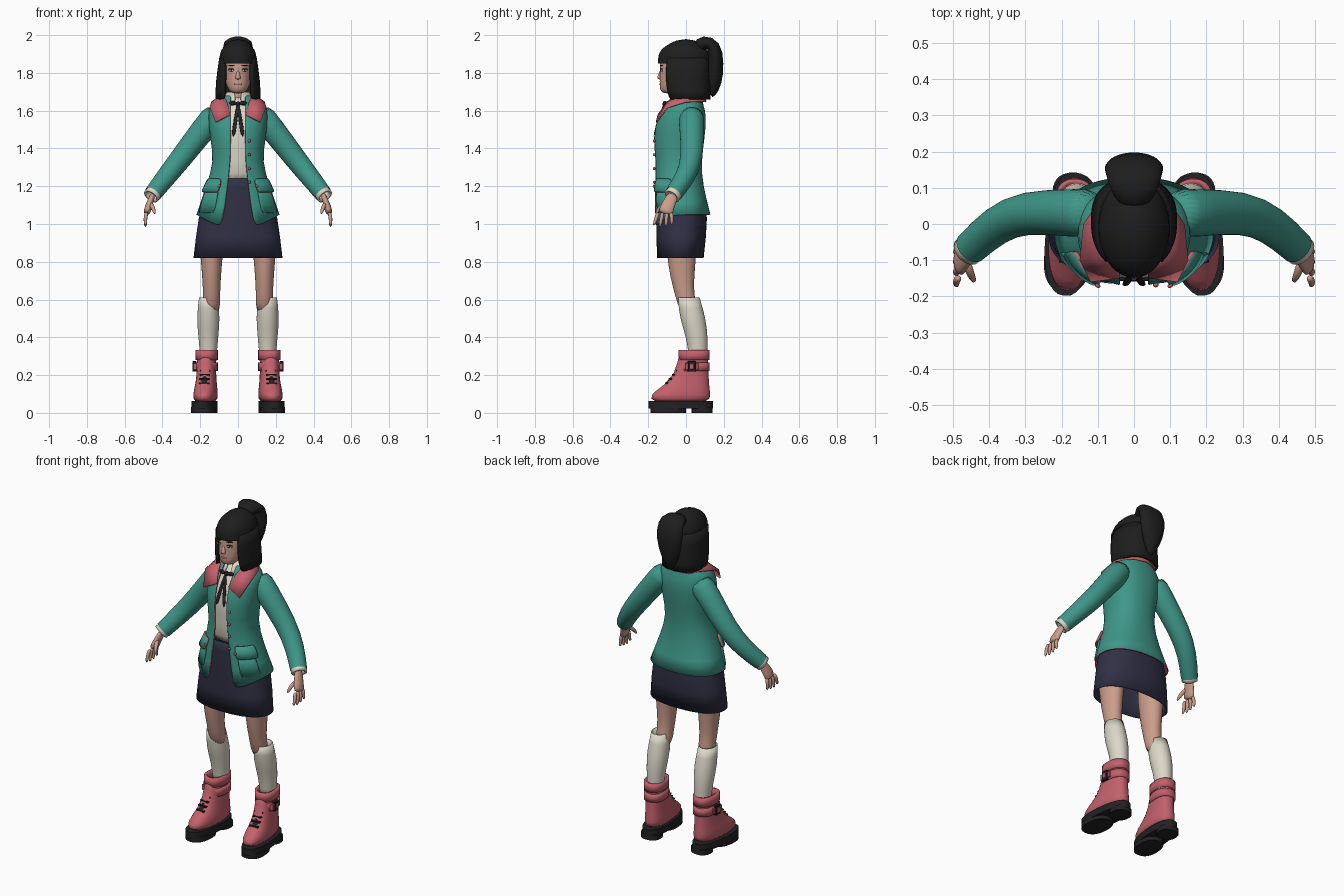
import bpy, bmesh, math
from mathutils import Vector, Matrix

cube = bpy.data.objects.get("Cube")
if cube:
    bpy.data.objects.remove(cube, do_unlink=True)


def material(name, *rgb):
    mat = bpy.data.materials.new(name)
    mat.use_nodes = True
    mat.diffuse_color = (*rgb, 1)
    mat.node_tree.nodes["Principled BSDF"].inputs["Base Color"].default_value = (*rgb, 1)
    return mat


TEAL = material("teal cloth", .05, .31, .25)
PINK = material("rose pink", .55, .12, .15)
NAVY = material("navy cloth", .03, .03, .06)
CREAM = material("cream cloth", .72, .68, .58)
SKIN = material("skin", .6, .34, .26)
HAIR = material("black hair", .013, .013, .013)
BLACK = material("black rubber", .016, .016, .018)
LIP = material("lip red", .42, .14, .12)
X, Y, Z = Matrix.Identity(3)
hard_parts = []


def finish(name, bm, mats, subd=0, thick=0, mirror=False, hard=False):
    mesh = bpy.data.meshes.new(name)
    bm.to_mesh(mesh)
    bm.free()
    for mat in mats:
        mesh.materials.append(mat)
    mesh.shade_smooth()
    ob = bpy.data.objects.new(name, mesh)
    bpy.context.collection.objects.link(ob)
    if mirror:
        ob.modifiers.new("mirror", "MIRROR")
    if subd:
        rounding = ob.modifiers.new("rounding", "SUBSURF")
        rounding.levels = rounding.render_levels = subd
    if thick:
        shell = ob.modifiers.new("shell", "SOLIDIFY")
        shell.thickness, shell.offset = thick, -1
        # A second material becomes the lining
        shell.material_offset = shell.material_offset_rim = len(mats) - 1
    if hard:
        hard_parts.append(ob)


def loft(name, mats, rings, ref=None, n=2, segs=24, gap=None, span=None,
         caps=(True, True), shape=None, subd=1, **options):
    """Rings are (x, y, z, a, b): level from the bottom up, or across the path if ref is given."""
    bm = bmesh.new()
    centres = [Vector(ring[:3]) for ring in rings]
    closed = not (gap or span)
    rows = []
    for i, (centre, ring) in enumerate(zip(centres, rings)):
        a, b = ring[3:]
        u, v = X, Y
        if ref:
            along = (centres[min(i + 1, len(rings) - 1)] - centres[max(i - 1, 0)]).normalized()
            u = (ref - along * ref.dot(along)).normalized()
            v = along.cross(u)
        start, end = span or (0, math.tau)
        if gap:
            start = math.asin((gap(centre.z) / a) ** (n / 2))
            end = math.tau - start
        row = []
        for k in range(segs if closed else segs + 1):
            angle = start + (end - start) * k / segs
            s, c = (math.copysign(abs(q) ** (2 / n), q) for q in (math.sin(angle), math.cos(angle)))
            row.append(bm.verts.new(centre + u * a * s - v * b * c))
        rows.append(row)
    count = len(rows[0])
    for low, high in zip(rows, rows[1:]):
        for k in range(count if closed else count - 1):
            j = (k + 1) % count
            bm.faces.new((low[k], low[j], high[j], high[k]))
    if closed and caps[0]:
        bm.faces.new(rows[0][::-1])
    if closed and caps[1]:
        bm.faces.new(rows[-1])
    if shape:
        for vert in bm.verts:
            shape(vert.co)
    finish(name, bm, mats, subd, **options)


def level(rows, x=0):
    return [(x, y, z, a, b) for z, y, a, b in rows]


def limb(name, mat, points, start, end, flat=1, ref=Y, segs=16, **options):
    """A tube along points whose radius runs evenly from start to end."""
    radii = [start + (end - start) * i / (len(points) - 1) for i in range(len(points))]
    loft(name, [mat], [(*p, r, r * flat) for p, r in zip(points, radii)], ref, segs=segs, **options)


def blob(name, mat, loc, size, turn=0, mirror=False):
    bm = bmesh.new()
    bmesh.ops.create_uvsphere(bm, u_segments=14, v_segments=8, radius=1)
    bm.transform(Matrix.Translation(loc) @ Matrix.Rotation(turn, 4, "Z") @ Matrix.Diagonal((*size, 1)))
    finish(name, bm, [mat], mirror=mirror)


# Head, neck and face
loft("head", [SKIN], level([(1.69, -.09, .03, .03), (1.71, -.08, .05, .06), (1.75, -.05, .07, .09),
                            (1.82, -.02, .08, .12), (1.88, -.02, .08, .12), (1.92, -.01, .06, .09)]))
limb("neck", SKIN, [(0, 0, 1.58), (0, -.02, 1.75)], .05, .045, ref=X)
limb("nose", SKIN, [(0, -.14, 1.765), (0, -.138, 1.78), (0, -.13, 1.82)], .017, .007, ref=X)
blob("ears", SKIN, (.08, -.01, 1.8), (.01, .02, .03), mirror=True)
for name, mat, z, width, height in (("eye_whites", CREAM, 1.813, .015, .006), ("eyelids", BLACK, 1.82, .018, .003),
                                    ("eyebrows", HAIR, 1.84, .02, .003)):
    blob(name, mat, (.036, -.13, z), (width, .005, height), .3, True)
blob("irises", BLACK, (.035, -.133, 1.813), (.006, .004, .006), .3, True)
blob("lips", LIP, (0, -.134, 1.74), (.02, .007, .007))

# Hair: crown with fringe, side curtain and ponytail
loft("hair_crown", [HAIR], level([(1.85, -.01, .1, .14), (1.9, -.01, .1, .14), (1.94, -.01, .08, .11),
                                  (1.98, 0, .03, .04)]), caps=(False, True))
loft("hair_curtain", [HAIR], level([(1.66, .01, .12, .12), (1.75, 0, .12, .13), (1.88, -.01, .1, .13)]),
     n=2.4, gap=lambda z: .077, thick=.02)
tail = [(.05, 1.92, .04), (.1, 1.97, .07), (.15, 1.95, .08), (.16, 1.85, .085), (.15, 1.74, .05), (.14, 1.67, .01)]
loft("ponytail", [HAIR], [(0, y, z, width, min(width, .042)) for y, z, width in tail], X)

# Jacket with open front, pink lining and a hem that dips at the front
JACKET = [(1.05, -.02, .22, .15), (1.2, -.04, .17, .13), (1.33, -.04, .125, .12), (1.46, -.04, .15, .14),
          (1.58, -.02, .16, .13), (1.63, -.01, .15, .1), (1.66, 0, .1, .09), (1.68, 0, .08, .08)]


def jacket_ring(z, grow):
    """The jacket's outline at a height, grown outward."""
    for low, high in zip(JACKET, JACKET[1:]):
        if low[0] <= z <= high[0]:
            t = (z - low[0]) / (high[0] - low[0])
            y, a, b = (p + (q - p) * t for p, q in zip(low[1:], high[1:]))
            return z, y, a + grow, b + grow


def dip_hem(co):
    if co.z < 1.06 and co.y < 0:
        co.z -= .07 * (co.y / -.17) ** 3


def front_gap(z):
    return .04 + max(0, 1.3 - z) * .17


loft("jacket", [TEAL, PINK], level(JACKET), n=2.3, segs=36, gap=front_gap, thick=.007, shape=dip_hem)
for name, mats, span, edges in (("pocket_flaps", [TEAL, PINK], (.5, 1.35), ((1.17, .02), (1.24, .01))),
                                ("pocket_patches", [TEAL], (.55, 1.25), ((1.06, .004), (1.19, .008)))):
    loft(name, mats, level(jacket_ring(*edge) for edge in edges), n=2.3, segs=8, span=span,
         thick=.012, mirror=True)
blob("flap_buttons", PINK, (.1, -.17, 1.2), (.008, .006, .008), .5, True)
for i in range(4):
    blob(f"jacket_button_{i + 1}", PINK, (.06, -.168, 1.44 - i * .073), (.008, .007, .008))

# Pointed jacket collar, one half mirrored
inner = (0, .08, 1.7), (.06, .05, 1.7), (.08, -.03, 1.69), (.06, -.1, 1.65), (.04, -.15, 1.58)
outer = (0, .11, 1.65), (.08, .09, 1.65), (.14, 0, 1.65), (.15, -.1, 1.62), (.12, -.16, 1.54)
bm = bmesh.new()
top, rim = ([bm.verts.new(p) for p in edge] for edge in (inner, outer))
for k in range(len(top) - 1):
    bm.faces.new((top[k], top[k + 1], rim[k + 1], rim[k]))
finish("jacket_collar", bm, [PINK], thick=.008, mirror=True)

# Shirt with neckband and ribbon tie, then the skirt
loft("shirt", [CREAM], level(jacket_ring(z, -.02) for z in (1.2, 1.33, 1.46, 1.58, 1.63, 1.68)), n=2.3)
loft("shirt_collar", [CREAM], level([(1.63, -.01, .09, .1), (1.7, 0, .06, .06)]), gap=lambda z: .015, thick=.006)
blob("ribbon_knot", BLACK, (0, -.11, 1.635), (.012, .015, .014))
blob("ribbon_loops", BLACK, (.026, -.112, 1.64), (.022, .01, .011), .3, True)
limb("ribbon_tails", BLACK, [(0, -.115, 1.64), (.013, -.15, 1.55), (.026, -.172, 1.46)], .008, .012,
     flat=.3, ref=X, mirror=True)
loft("skirt", [NAVY], level([(.82, -.03, .237, .124)] + [jacket_ring(z, -.01) for z in (1.05, 1.15, 1.24)]),
     n=2.3, segs=32, caps=(False, False), thick=.005)

# Sleeves, cuffs and hands
shoulder, elbow, wrist = (.17, .03, 1.52), (.3, .035, 1.35), (.45, -.065, 1.16)
limb("sleeves", TEAL, [(.1, .03, 1.6), shoulder, elbow, (.38, 0, 1.25), wrist], .072, .047,
     segs=24, caps=(True, False), mirror=True)
limb("shirt_cuffs", CREAM, [(.44, -.055, 1.173), (.46, -.075, 1.147)], .042, .045,
     caps=(False, False), thick=.012, mirror=True)
limb("palms", SKIN, [wrist, (.46, -.08, 1.13), (.475, -.1, 1.09), (.485, -.11, 1.05)], .028, .042,
     flat=.5, mirror=True)
for i, finger in enumerate(("index", "middle", "ring", "little")):
    spread = .023 * i - .035
    root = Vector((.483, spread - .112, 1.065))
    tip = root + Vector((.006, spread * .4 - .01, abs(i - 1.3) * .008 - .085))
    limb(f"{finger}_fingers", SKIN, [root, root.lerp(tip, .5) + X * .006, tip], .012, .008, segs=10, mirror=True)
limb("thumbs", SKIN, [(.465, -.1, 1.11), (.45, -.14, 1.09), (.44, -.16, 1.05)], .015, .008, segs=10, mirror=True)

# Legs and socks
loft("legs", [SKIN], level([(.52, .02, .05, .05), (.63, -.01, .044, .05), (.72, -.02, .05, .064),
                            (.85, -.025, .06, .08), (1.05, -.02, .08, .09)], .14), mirror=True)
loft("socks", [CREAM], level([(.27, .065, .042, .047), (.4, .06, .052, .057), (.5, .035, .063, .07),
                              (.61, .015, .05, .058)], .157), caps=(False, False), thick=.005, mirror=True)


# Boots, turned slightly outward
def splay(co):
    pivot = Vector((.17, .03, 0))
    co.xyz = Matrix.Rotation(math.radians(5), 3, "Z") @ (co - pivot) + pivot


def boot(name, mat, rows, x=.167, **options):
    loft(name, [mat], level(rows, x), n=2.4, mirror=True, shape=splay, **options)


def band(name, bottom, top):
    boot(name, PINK, [(z, .043, .059, .083) for z in (bottom, top)], caps=(False, False), thick=.015)


def tread(name, bottom, top, y, width, length):
    boot(name, BLACK, [(z, y, width, length) for z in (bottom, top)], .172, subd=0, segs=32, hard=True)


def box(name, mat, loc, size):
    bm = bmesh.new()
    bmesh.ops.create_cube(bm, size=1)
    bm.transform(Matrix.Translation(loc) @ Matrix.Diagonal((*size, 1)))
    bmesh.ops.bevel(bm, geom=bm.edges[:], offset=.002, segments=1, affect="EDGES")
    for vert in bm.verts:
        splay(vert.co)
    finish(name, bm, [mat], mirror=True, hard=True)


boot("boots", PINK, [(.05, -.03, .061, .163), (.1, -.03, .064, .16), (.14, 0, .058, .125),
                     (.2, .03, .05, .09), (.33, .043, .05, .074)], caps=(True, False), thick=.004)
band("boot_cuffs", .28, .332)
band("boot_straps", .222, .268)
tread("soles", .022, .062, -.028, .067, .171)
tread("sole_treads", 0, .03, -.095, .065, .095)
tread("heels", 0, .03, .085, .058, .056)
side, buckle_y, buckle_z = .23, .025, .246
box("strap_tabs", PINK, (side - .007, buckle_y, buckle_z), (.022, .07, .036))
box("buckles", BLACK, (side, buckle_y, buckle_z), (.016, .042, .056))
box("buckle_centres", PINK, (side + .006, buckle_y, buckle_z), (.008, .022, .03))
limb("boot_tongues", BLACK, [(.167, -.11, .15), (.167, -.065, .19), (.167, -.04, .24)], .018, .016,
     flat=.5, ref=X, mirror=True, shape=splay)
for i in range(4):
    box(f"laces_{i + 1}", BLACK, (.167, -.1 + i * .018, .157 + i * .022), (.056, .018, .009))

# Keep crisp edges on the hard parts
bpy.ops.object.select_all(action="DESELECT")
for ob in hard_parts:
    ob.select_set(True)
bpy.context.view_layer.objects.active = hard_parts[0]
bpy.ops.object.shade_smooth_by_angle()
